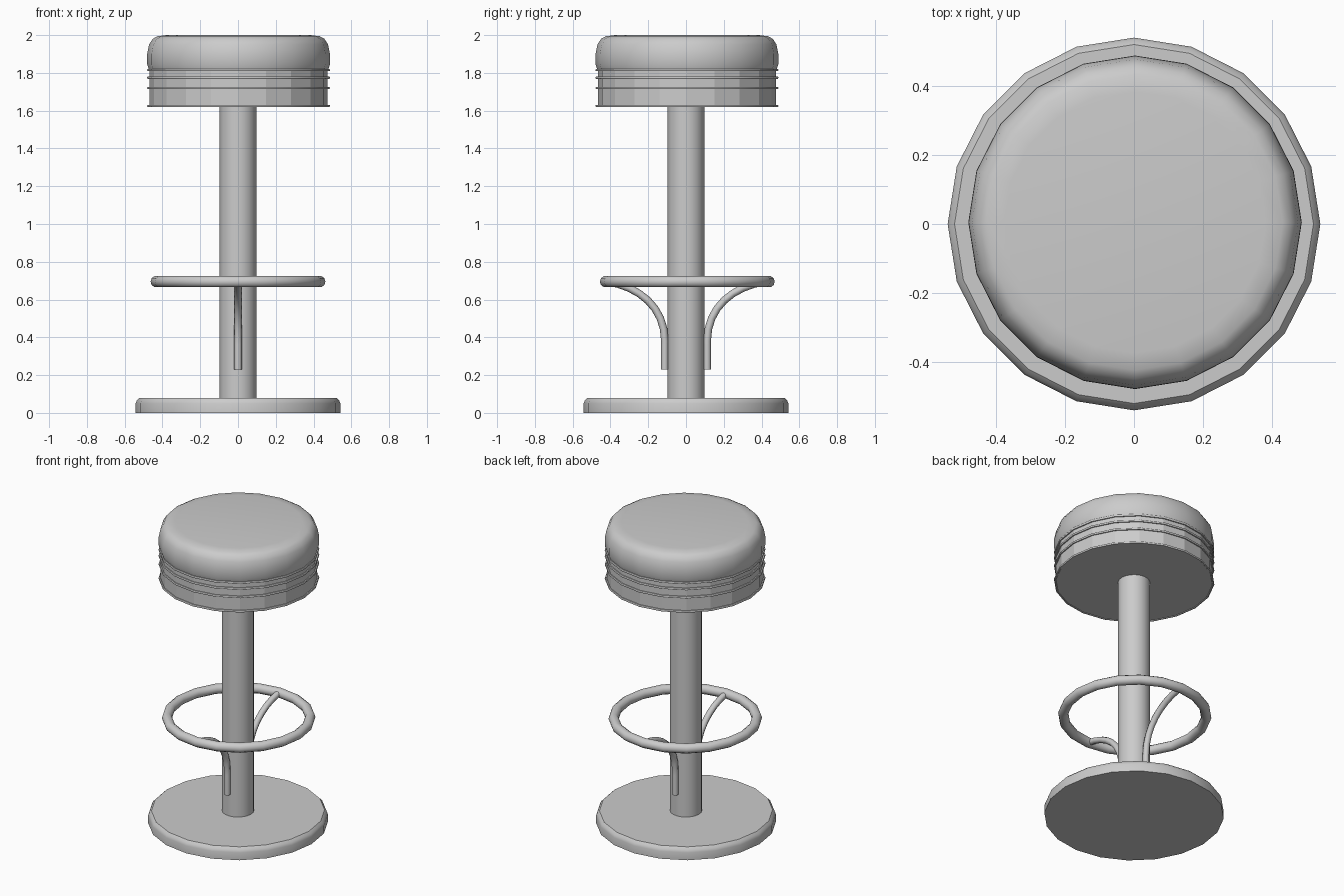
import bpy, bmesh, math

if "Cube" in bpy.data.objects:
    bpy.data.objects.remove(bpy.data.objects["Cube"])

SIDES = 20
SEAT = (0.003, 0.005)


def lathe(name, profile, sides=SIDES, centre=(0, 0), smooth=35, loop=False):
    """Revolve (radius, height) points around a vertical axis."""
    bm = bmesh.new()
    rings = []
    for r, z in profile:
        rings.append([bm.verts.new((centre[0] + r * math.cos(2 * math.pi * i / sides),
                                    centre[1] + r * math.sin(2 * math.pi * i / sides), z))
                      for i in range(sides)])
    pairs = list(zip(rings, rings[1:]))
    if loop:
        pairs.append((rings[-1], rings[0]))
    else:
        bm.faces.new(rings[0])
        bm.faces.new(rings[-1])
    for a, b in pairs:
        for i in range(sides):
            j = (i + 1) % sides
            bm.faces.new((a[i], a[j], b[j], b[i]))
    bmesh.ops.recalc_face_normals(bm, faces=bm.faces)
    mesh = bpy.data.meshes.new(name)
    bm.to_mesh(mesh)
    bm.free()
    if smooth:
        mesh.shade_smooth()
        mesh.set_sharp_from_angle(angle=math.radians(smooth))
    obj = bpy.data.objects.new(name, mesh)
    bpy.context.collection.objects.link(obj)
    return obj


def torus(name, radius, tube, z, centre, segments=10):
    steps = [2 * math.pi * k / segments for k in range(segments)]
    return lathe(name, [(radius + tube * math.cos(a), z + tube * math.sin(a)) for a in steps],
                 centre=centre, smooth=60, loop=True)


# Round foot plate and central column
lathe("base", [(0.542, 0), (0.542, 0.05), (0.536, 0.066), (0.522, 0.08)])
lathe("column", [(0.097, 0.07), (0.097, 1.63)])

# Foot ring
torus("foot_ring", 0.432, 0.031, 0.695, (0, 0.007))

# Curved brackets carrying the foot ring, front and back
for name, s in (("front_bracket", -1), ("back_bracket", 1)):
    curve = bpy.data.curves.new(name, 'CURVE')
    curve.dimensions = '3D'
    curve.bevel_depth = 0.02
    curve.bevel_resolution = 2
    curve.resolution_u = 8
    curve.use_fill_caps = True
    spline = curve.splines.new('BEZIER')
    spline.bezier_points.add(2)
    path = [((0.112, 0.18), (0.112, 0.23), (0.112, 0.28)),
            ((0.112, 0.33), (0.112, 0.38), (0.112, 0.56)),
            ((0.25, 0.67), (0.42, 0.695), (0.5, 0.7))]
    for p, (left, co, right) in zip(spline.bezier_points, path):
        p.handle_left = (0, s * left[0], left[1])
        p.co = (0, s * co[0], co[1])
        p.handle_right = (0, s * right[0], right[1])
    bpy.context.collection.objects.link(bpy.data.objects.new(name, curve))

# Faceted seat band
lathe("seat_band", [(0.472, 1.622), (0.472, 1.82)], centre=SEAT, smooth=0)

# Thin trim ridges around the band
for i, z in enumerate((1.625, 1.72, 1.775, 1.815)):
    torus(f"seat_trim_{i + 1}", 0.478, 0.007, z, SEAT, 6)

# Padded cushion
lathe("seat_cushion", [(0.474, 1.815), (0.484, 1.845), (0.484, 1.90), (0.474, 1.95),
                       (0.455, 1.98), (0.43, 1.994), (0.38, 2.0)], centre=SEAT)
